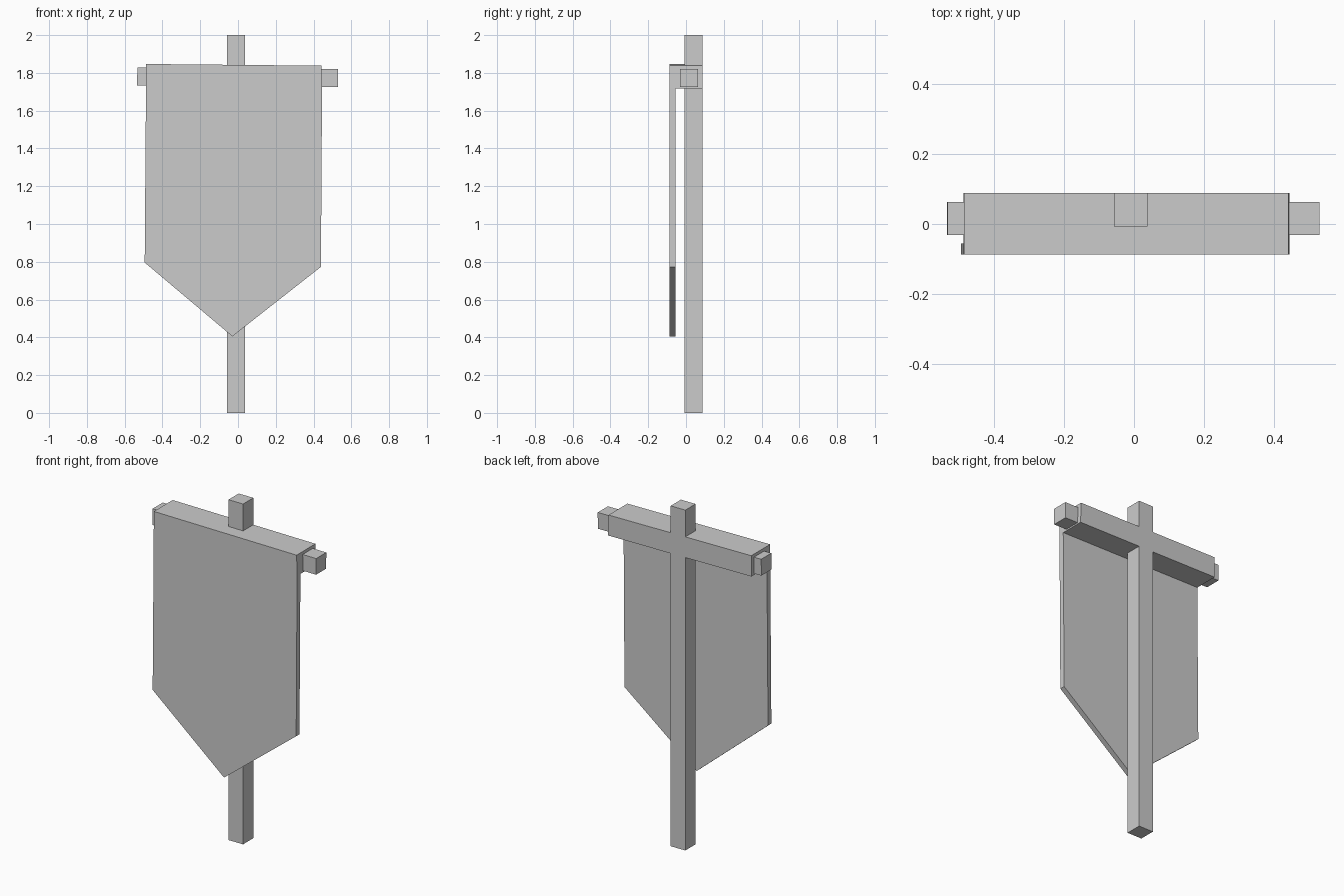
import bpy, bmesh
from mathutils import Vector

if "Cube" in bpy.data.objects:
    bpy.data.objects.remove(bpy.data.objects["Cube"])


def finish(bm, name):
    bmesh.ops.recalc_face_normals(bm, faces=bm.faces)
    mesh = bpy.data.meshes.new(name)
    bm.to_mesh(mesh)
    bm.free()
    obj = bpy.data.objects.new(name, mesh)
    bpy.context.collection.objects.link(obj)
    return obj


def extrude_y(bm, faces, dy):
    """Extrude faces along y and return the moved faces."""
    geom = bmesh.ops.extrude_face_region(bm, geom=faces)["geom"]
    verts = [g for g in geom if isinstance(g, bmesh.types.BMVert)]
    bmesh.ops.translate(bm, verts=verts, vec=(0, dy, 0))
    return [g for g in geom if isinstance(g, bmesh.types.BMFace)]


def prism(name, outline, y0, y1):
    bm = bmesh.new()
    face = bm.faces.new([bm.verts.new((x, y0, z)) for x, z in outline])
    extrude_y(bm, [face], y1 - y0)
    return finish(bm, name)


# Upright pole
prism("pole", [(-0.057, 0), (0.038, 0), (0.038, 2), (-0.057, 2)], -0.007, 0.088)

# Slightly tilted crossbar
prism("crossbar", [(-0.534, 1.733), (0.529, 1.725), (0.53, 1.82), (-0.533, 1.829)],
      -0.031, 0.063)

# Cloth: pointed sheet with a deep hem folded back over the crossbar
bm = bmesh.new()
y_front, y_sheet, y_hem = -0.087, -0.056, 0.088
tl, tr, hr, hl, br, tip, bl = [
    bm.verts.new((x, y_front, z)) for x, z in
    [(-0.486, 1.847), (0.442, 1.838), (0.445, 1.717), (-0.487, 1.725),
     (0.439, 0.773), (-0.03, 0.405), (-0.494, 0.796)]]
hem = bm.faces.new([tl, hl, hr, tr])
sheet = bm.faces.new([hl, bl, tip, br, hr])
back = extrude_y(bm, [hem, sheet], y_sheet - y_front)
hem_back = max(back, key=lambda f: f.calc_center_median().z)
moved = bmesh.ops.extrude_discrete_faces(bm, faces=[hem_back])["faces"]
bmesh.ops.translate(bm, verts=moved[0].verts, vec=Vector((0, y_hem - y_sheet, 0)))
bmesh.ops.remove_doubles(bm, verts=bm.verts, dist=1e-5)
finish(bm, "banner_cloth")
